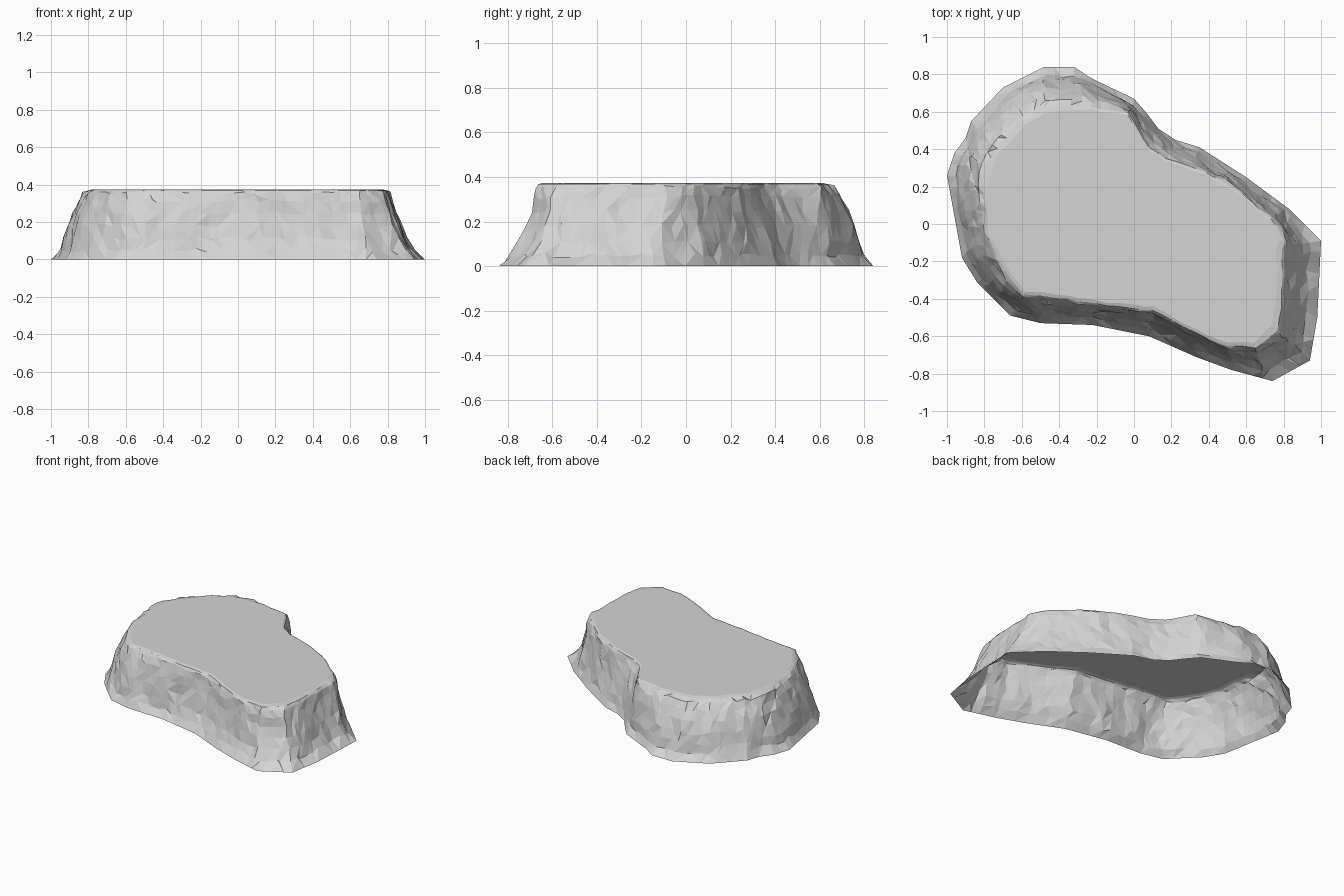
import bpy
import bmesh
import random
from mathutils import Vector, noise

random.seed(4)

if "Cube" in bpy.data.objects:
    bpy.data.objects.remove(bpy.data.objects["Cube"])

# Paired outlines, anticlockwise: ground x, y and plateau rim x, y
OUTLINE = [
    (1.0, -.09, .8, -.09), (.83, .08, .73, .03), (.6, .25, .58, .16),
    (.35, .41, .33, .3), (.22, .45, .17, .36), (.13, .51, .08, .41),
    (.07, .59, .03, .5), (0, .67, -.03, .59), (-.23, .78, -.23, .63),
    (-.32, .84, -.34, .63), (-.48, .84, -.48, .62), (-.7, .73, -.59, .55),
    (-.87, .55, -.71, .43), (-.9, .46, -.75, .38), (-.96, .38, -.77, .32),
    (-1.0, .26, -.8, .2), (-.92, -.18, -.78, -.08), (-.84, -.31, -.72, -.2),
    (-.66, -.49, -.59, -.38), (-.5, -.53, -.46, -.39), (-.22, -.54, -.2, -.43),
    (.08, -.6, .1, -.46), (.33, -.71, .32, -.58), (.52, -.78, .5, -.65),
    (.74, -.84, .65, -.66), (.94, -.73, .76, -.57), (.98, -.5, .79, -.45),
]
# Wall section: height, then how far in from ground line to rim
# on the flared front right side and on the bulging back left side
SECTION = [(0, 0, 0), (.05, .28, .18), (.11, .48, .27), (.18, .63, .38),
           (.25, .76, .53), (.31, .85, .7), (.352, .93, .86),
           (.368, 1, 1), (.374, 1.15, 1.12)]
SPACING = 0.062


def flat_material(name, colour):
    mat = bpy.data.materials.new(name)
    mat.use_nodes = True
    mat.diffuse_color = colour
    bsdf = next(n for n in mat.node_tree.nodes if n.type == "BSDF_PRINCIPLED")
    bsdf.inputs["Base Color"].default_value = colour
    bsdf.inputs["Roughness"].default_value = 0.9
    return mat


def resample(pairs):
    """Split the outline into short columns running from ground to rim."""
    columns = []
    for a, b in zip(pairs, pairs[1:] + pairs[:1]):
        low_a, low_b = Vector(a[:2]), Vector(b[:2])
        top_a, top_b = Vector(a[2:]), Vector(b[2:])
        count = max(1, round((low_b - low_a).length / SPACING))
        for i in range(count):
            f = i / count
            columns.append((low_a.lerp(low_b, f), top_a.lerp(top_b, f)))
    return columns


def rock_point(columns, i, ring):
    """One weathered point on the cliff wall."""
    height, flared, bulging = SECTION[ring]
    low, top = columns[i]
    wall = 0 < ring < len(SECTION) - 2
    if wall:
        # slide sideways so the facets become irregular
        slide = random.uniform(-.35, .35)
        step = 1 if slide > 0 else -1
        next_low, next_top = columns[(i + step) % len(columns)]
        low = low.lerp(next_low, abs(slide))
        top = top.lerp(next_top, abs(slide))
        height += random.uniform(-.011, .011)
    # blend the two wall sections around the rock
    back_left = min(1, max(0, .5 + .6 * (low.y - low.x)))
    point = low + (top - low) * (flared + (bulging - flared) * back_left)
    if ring:
        outward = (low - top).normalized()
        strength = .022 if wall else .012
        # tall ribs plus small chips
        ribs = noise.noise(Vector((point.x * 7, point.y * 7, height * 3)))
        chips = noise.noise(Vector((point.x * 17, point.y * 17, height * 15)))
        point = point + outward * strength * (ribs + .55 * chips)
    return point.x, point.y, height


# Rock plateau: open underneath, rough walls, flat top
bm = bmesh.new()
columns = resample(OUTLINE)
size = len(columns)
rings = [[bm.verts.new(rock_point(columns, i, r)) for i in range(size)]
         for r in range(len(SECTION))]

for lower, upper in zip(rings, rings[1:]):
    for i in range(size):
        j = (i + 1) % size
        a, b, c, d = lower[i], lower[j], upper[j], upper[i]
        if random.random() < .5:
            bm.faces.new((a, b, c))
            bm.faces.new((a, c, d))
        else:
            bm.faces.new((a, b, d))
            bm.faces.new((b, c, d))

plateau = bm.faces.new(rings[-1])
bmesh.ops.triangulate(bm, faces=[plateau])

mesh = bpy.data.meshes.new("rock_plateau")
bm.to_mesh(mesh)
bm.free()
mesh.materials.append(flat_material("light grey stone", (.66, .66, .66, 1)))
rock = bpy.data.objects.new("rock_plateau", mesh)
bpy.context.collection.objects.link(rock)
